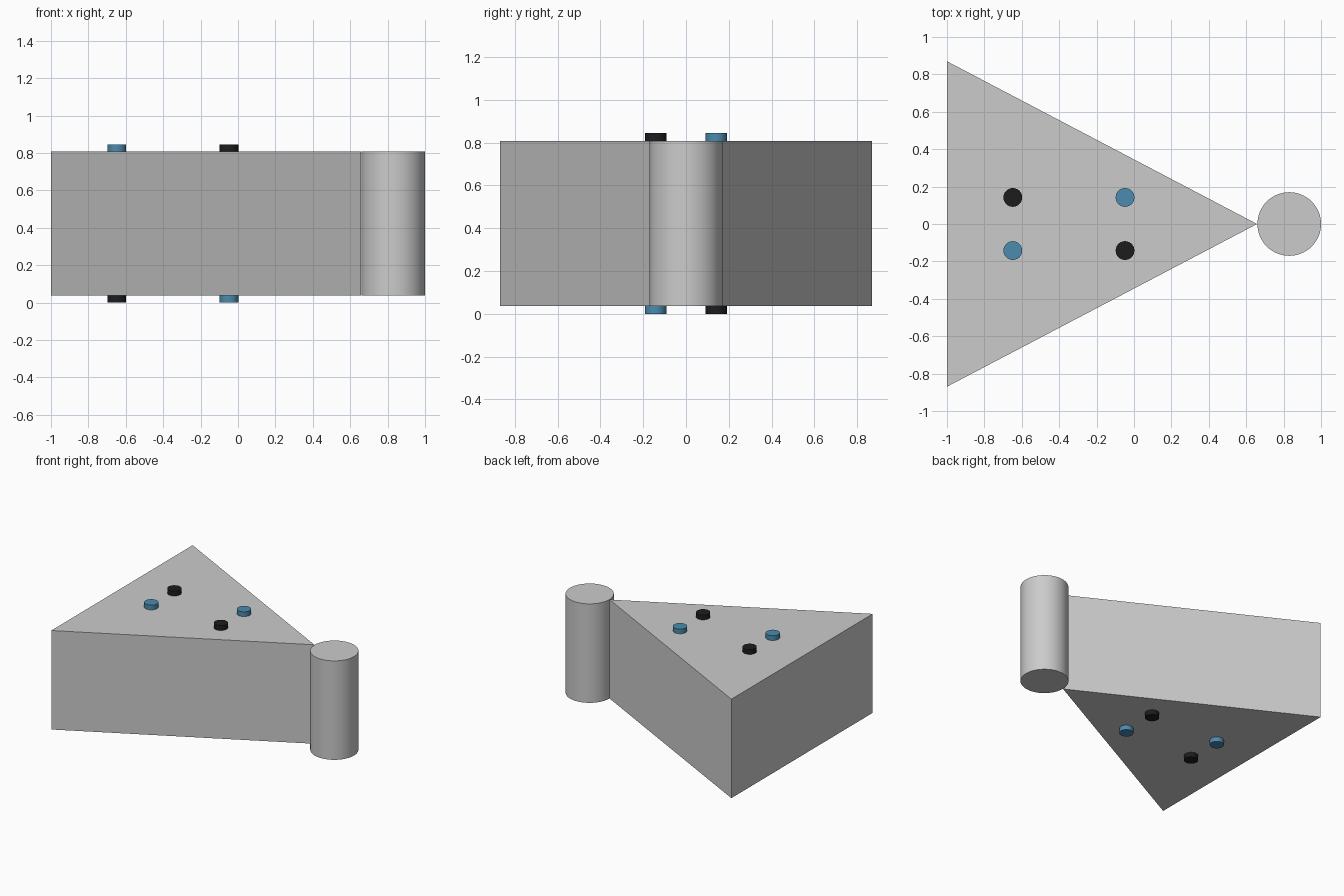
import bpy, math

if "Cube" in bpy.data.objects:
    bpy.data.objects.remove(bpy.data.objects["Cube"])

Z0, Z1, TOP = 0.037, 0.808, 0.845   # body bottom, body top, peg top


def material(name, rgb):
    m = bpy.data.materials.new(name)
    m.diffuse_color = (*rgb, 1)
    m.use_nodes = True
    m.node_tree.nodes["Principled BSDF"].inputs["Base Color"].default_value = m.diffuse_color
    return m


def cylinder(name, x, y, r, z0, z1, mat=None):
    bpy.ops.mesh.primitive_cylinder_add(vertices=64, radius=r, depth=z1 - z0,
                                        location=(x, y, (z0 + z1) / 2))
    ob = bpy.context.object
    ob.name = name
    bpy.ops.object.shade_smooth_by_angle(angle=math.radians(30))
    if mat:
        ob.data.materials.append(mat)
    return ob


# triangular body
profile = [(-1, -0.87), (0.658, 0), (-1, 0.87)]
verts = [(x, y, z) for z in (Z0, Z1) for x, y in profile]
sides = [(i, (i + 1) % 3, (i + 1) % 3 + 3, i + 3) for i in range(3)]
mesh = bpy.data.meshes.new("wedge_body")
mesh.from_pydata(verts, [], [(2, 1, 0), (3, 4, 5)] + sides)
bpy.context.collection.objects.link(bpy.data.objects.new("wedge_body", mesh))

# round post at the tip
cylinder("tip_post", 0.83, 0, 0.17, Z0, Z1)

# contact pegs: colours alternate, and are swapped underneath
blue = material("blue", (0.07, 0.26, 0.42))
black = material("black", (0.012, 0.012, 0.012))
for face, z0, z1 in (("top", Z1, TOP), ("bottom", 0, Z0)):
    for x in (-0.648, -0.048):
        for y in (-0.142, 0.142):
            is_blue = ((x < -0.3) == (y < 0)) == (face == "top")
            cylinder(f"{face}_{'blue' if is_blue else 'black'}_peg", x, y, 0.05,
                     z0, z1, blue if is_blue else black)
